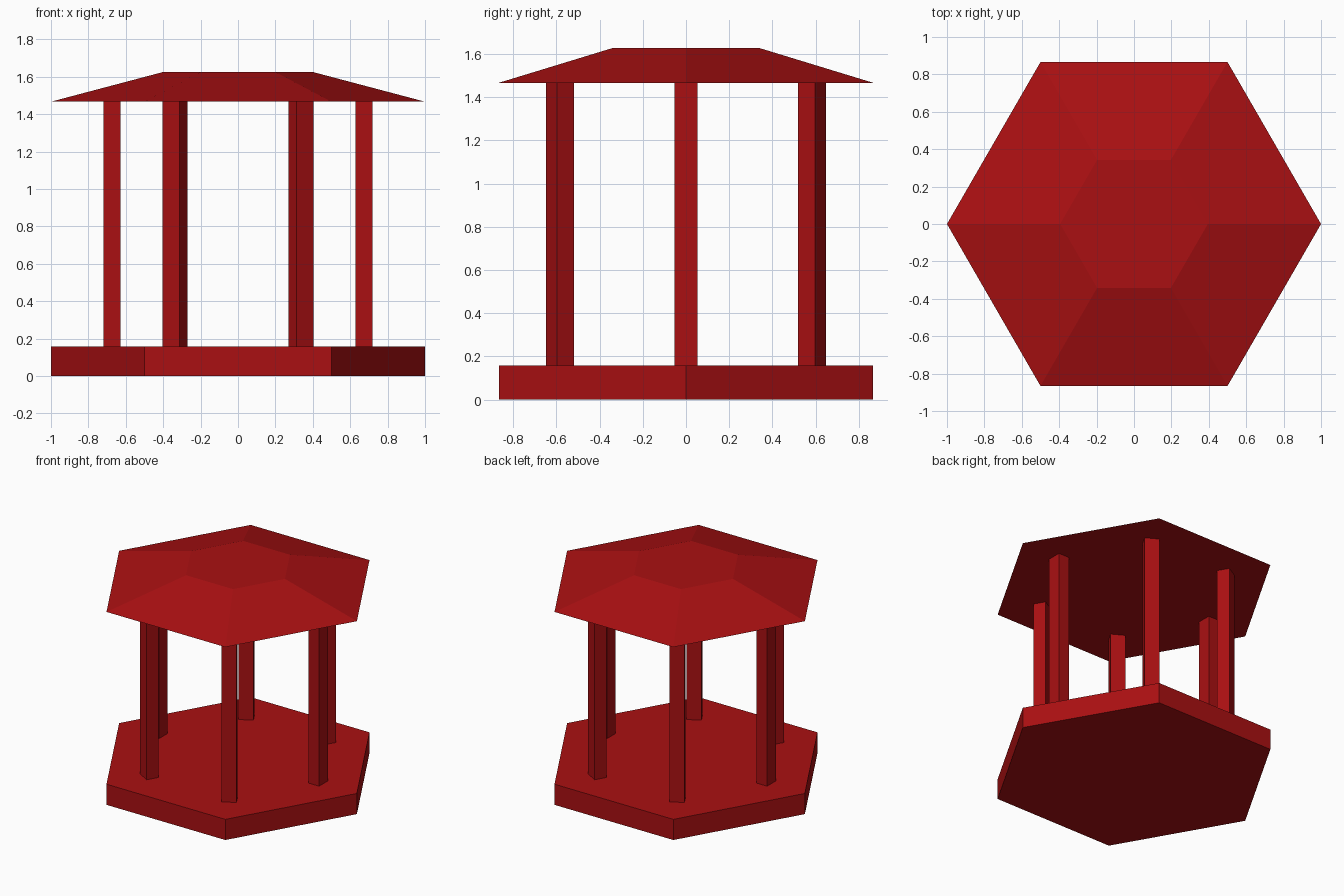
import bpy
import math
from math import radians

cube = bpy.data.objects.get("Cube")
if cube:
    bpy.data.objects.remove(cube, do_unlink=True)

SIDES = 6
BASE_TOP = 0.157
EAVES = 1.467
ROOF_TOP = 1.627

# Single deep red paint
red = bpy.data.materials.new("deep_red")
red.use_nodes = True
colour = (0.40, 0.005, 0.006, 1)
red.diffuse_color = colour
red.node_tree.nodes["Principled BSDF"].inputs["Base Color"].default_value = colour


def finish(name):
    ob = bpy.context.object
    ob.name = name
    ob.data.name = name
    ob.data.materials.clear()
    ob.data.materials.append(red)
    return ob


def hexagon(name, r_low, r_high, z_low, z_high):
    """Six-sided slab with corners on the x axis."""
    bpy.ops.mesh.primitive_cone_add(
        vertices=SIDES, radius1=r_low, radius2=r_high, depth=z_high - z_low,
        location=(0, 0, (z_low + z_high) / 2), rotation=(0, 0, radians(30)))
    return finish(name)


# Floor slab and sloped roof with a flat top
hexagon("floor_slab", 1, 1, 0, BASE_TOP)
hexagon("roof", 1, 0.395, EAVES, ROOF_TOP)

# Rectangular pillars, one facing each corner
for i in range(SIDES):
    angle = math.tau * i / SIDES
    bpy.ops.mesh.primitive_cube_add(
        size=1, rotation=(0, 0, angle),
        location=(0.674 * math.cos(angle), 0.674 * math.sin(angle),
                  (BASE_TOP + EAVES) / 2))
    pillar = finish(f"pillar_{i + 1}")
    pillar.scale = (0.09, 0.105, EAVES - BASE_TOP)
